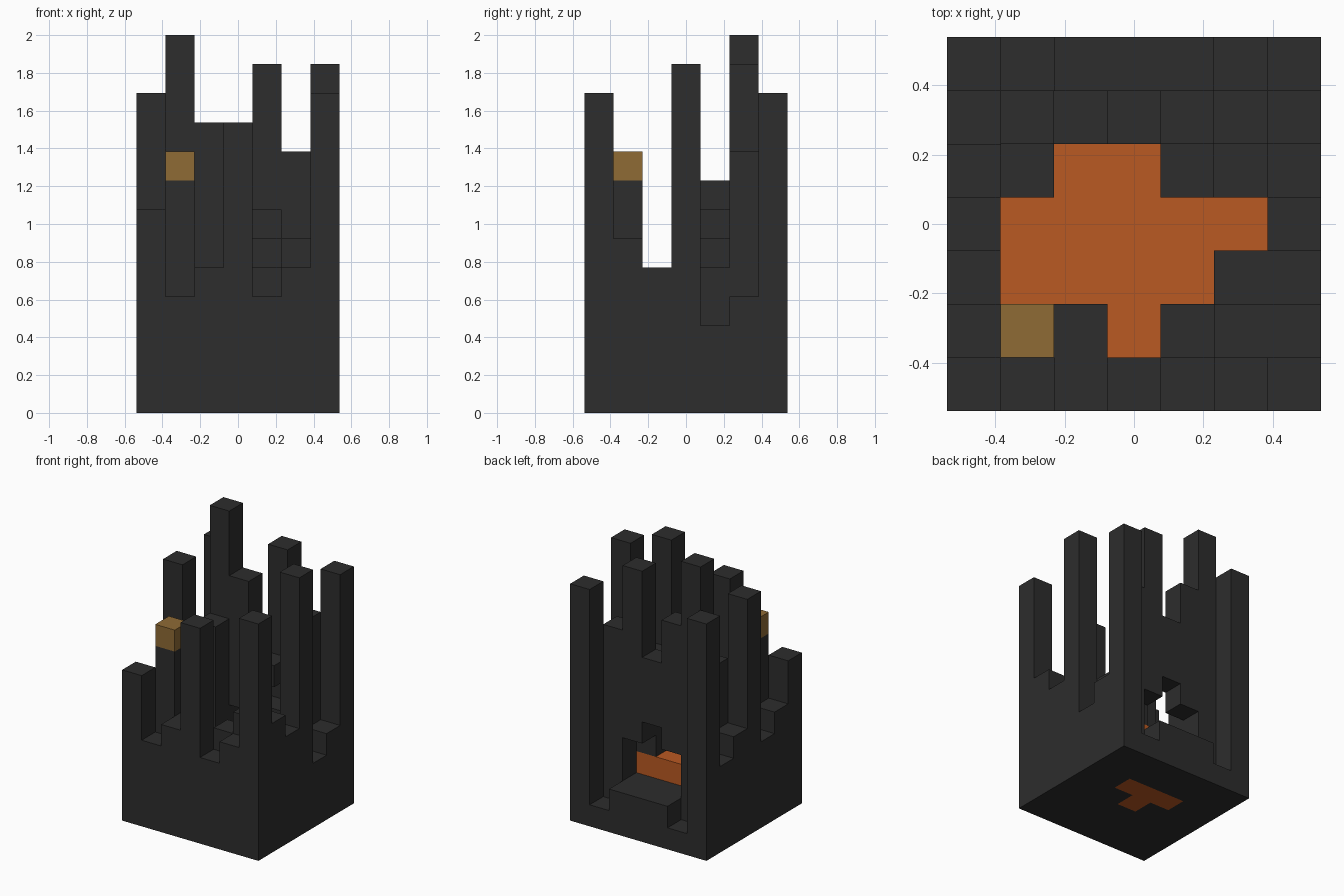
import bpy
import bmesh
from mathutils import Vector

cube = bpy.data.objects.get("Cube")
if cube:
    bpy.data.objects.remove(cube, do_unlink=True)

N = 7
UNIT = 2 / 13


def material(name, rgb):
    mat = bpy.data.materials.new(name)
    mat.use_nodes = True
    color = (*rgb, 1)
    mat.diffuse_color = color
    bsdf = next(n for n in mat.node_tree.nodes if n.type == "BSDF_PRINCIPLED")
    bsdf.inputs["Base Color"].default_value = color
    return mat


# Column heights in blocks, front row first, each row running along +x
heights = [
    [7, 4, 5, 10, 4, 5, 11],
    [5, 8, 5, 3, 5, 6, 6],
    [4, 3, 3, 3, 3, 5, 5],
    [11, 3, 3, 3, 3, 3, 12],
    [5, 8, 3, 3, 7, 5, 3],
    [4, 13, 10, 8, 12, 9, 4],
    [11, 1, 2, 2, 2, 1, 11],
]
stone = {(c, r, z) for r, row in enumerate(heights)
         for c, h in enumerate(row) for z in range(h)}

# Stepped arch opening in the back wall, and the gap under the inner ledge
for column, top in ((2, 4), (3, 5), (4, 4)):
    stone -= {(column, 5, z) for z in range(2, top)}
stone.discard((4, 4, 5))

# Glowing pool: a surface layer, with a deep core reaching the underside
pool_columns = {1: [3], 2: range(1, 5), 3: range(1, 6), 4: range(2, 5)}
pool = {(c, r, 2) for r, cols in pool_columns.items() for c in cols}
core = [(2, 4), (3, 4), (4, 4), (3, 3)]
pool |= {(c, r, z) for c, r in core for z in range(3)}
stone -= pool

# Single block capping one front pillar
cap = {(1, 1, 8)}
solid = stone | pool | cap


def block_object(name, cells, mat):
    """Skin a set of grid cells with only their exposed faces."""
    bm = bmesh.new()
    verts = {}

    def vert(p):
        key = tuple(round(v) for v in p)
        if key not in verts:
            x, y, z = key
            verts[key] = bm.verts.new(
                ((x - N / 2) * UNIT, (y - N / 2) * UNIT, z * UNIT))
        return verts[key]

    for cell in sorted(cells):
        for axis in range(3):
            for side in (0, 1):
                normal = Vector((0, 0, 0))
                normal[axis] = 2 * side - 1
                if tuple(int(a + b) for a, b in zip(cell, normal)) in solid:
                    continue
                u, v = Vector((0, 0, 0)), Vector((0, 0, 0))
                u[(axis + 1) % 3] = 1
                v[(axis + 2) % 3] = 1
                start = Vector(cell)
                start[axis] += side
                loop = [start, start + u, start + u + v, start + v]
                if not side:
                    loop.reverse()
                bm.faces.new([vert(p) for p in loop])
    mesh = bpy.data.meshes.new(name)
    bm.to_mesh(mesh)
    bm.free()
    mesh.materials.append(mat)
    obj = bpy.data.objects.new(name, mesh)
    bpy.context.collection.objects.link(obj)
    return obj


block_object("stone_pillars", stone, material("charcoal stone", (0.026, 0.026, 0.026)))
block_object("glowing_pool", pool, material("molten orange", (0.49, 0.1, 0.016)))
block_object("pillar_cap", cap, material("dull gold", (0.275, 0.147, 0.036)))
